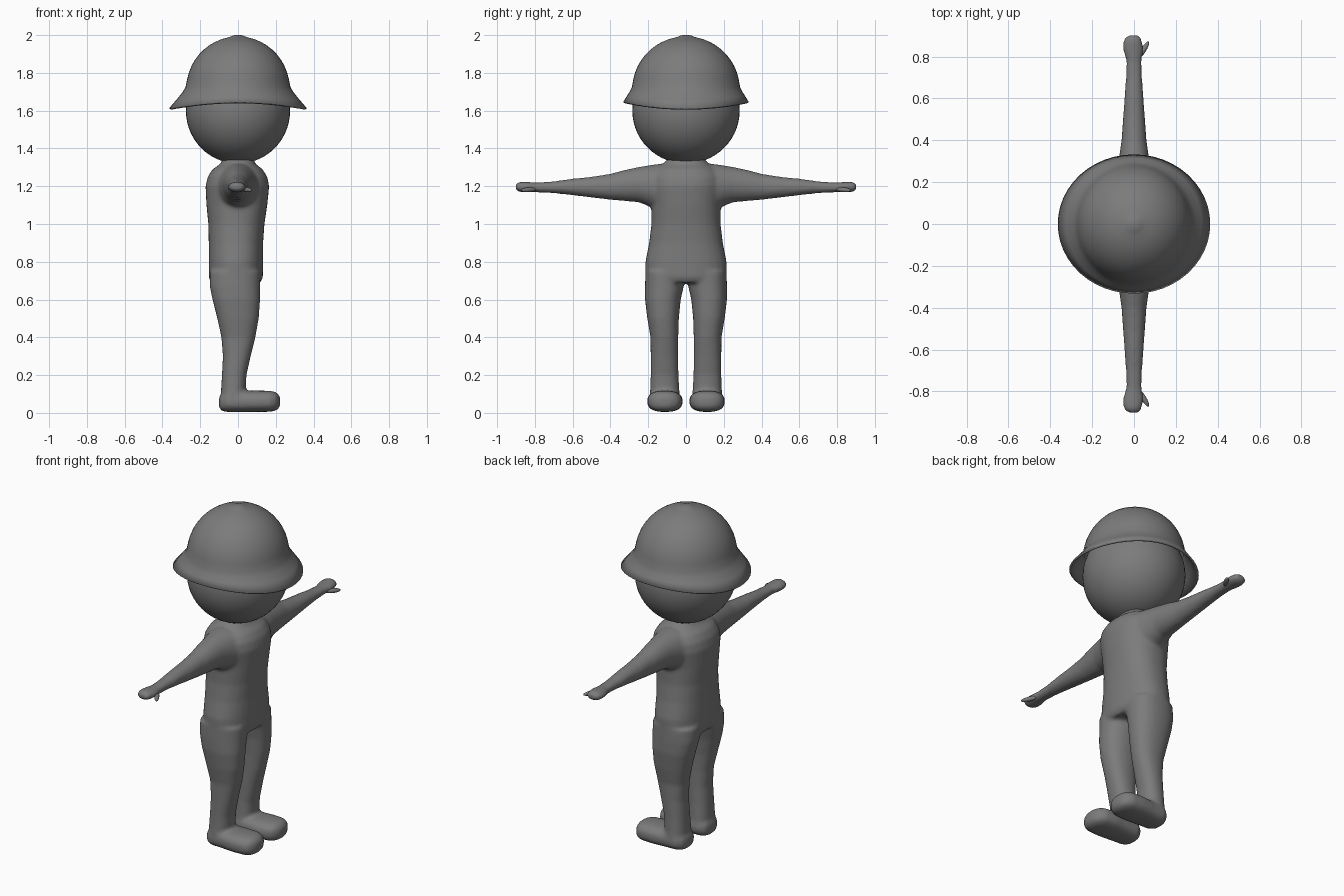
import bpy, bmesh
from math import cos, sin, pi, sqrt
from mathutils import Vector

cube = bpy.data.objects.get("Cube")
if cube:
    bpy.data.objects.remove(cube, do_unlink=True)

grey = bpy.data.materials.new("plain grey")
grey.use_nodes = True
colour = (0.2, 0.2, 0.2, 1)
grey.diffuse_color = colour
grey.node_tree.nodes["Principled BSDF"].inputs["Base Color"].default_value = colour


def make_object(name, bm):
    bmesh.ops.recalc_face_normals(bm, faces=bm.faces)
    for f in bm.faces:
        f.smooth = True
    mesh = bpy.data.meshes.new(name)
    bm.to_mesh(mesh)
    bm.free()
    mesh.materials.append(grey)
    obj = bpy.data.objects.new(name, mesh)
    bpy.context.collection.objects.link(obj)
    return obj


def loft(bm, axis, sections, power=2.3, flip=1, sides=32):
    """Closed skin over rounded sections (t, a0, a1, b0, b1) along an axis."""
    rings = []
    for t, a0, a1, b0, b1 in sections:
        ring = []
        for i in range(sides):
            c, s = cos(2 * pi * i / sides), sin(2 * pi * i / sides)
            k = (abs(c) ** power + abs(s) ** power) ** (-1 / power)
            a = (a0 + a1) / 2 + (a1 - a0) / 2 * c * k
            b = (b0 + b1) / 2 + (b1 - b0) / 2 * s * k
            x, y, z = {"x": (t, a, b), "y": (a, t, b), "z": (a, b, t)}[axis]
            ring.append(bm.verts.new((x, y * flip, z)))
        rings.append(ring)
    for r, q in zip(rings, rings[1:]):
        for i in range(sides):
            j = (i + 1) % sides
            bm.faces.new((r[i], r[j], q[j], q[i]))
    bm.faces.new(rings[0][::-1])
    bm.faces.new(rings[-1])


# Sections: torso and legs by height, arms by reach, feet by length
torso = [(z, x0, x1, -w, w) for z, x0, x1, w in (
    (.69, -.145, .12, .20), (.72, -.155, .132, .215), (.8, -.155, .133, .215),
    (.9, -.155, .133, .195), (1.0, -.157, .14, .183), (1.1, -.167, .155, .183),
    (1.2, -.172, .165, .195), (1.25, -.16, .155, .19), (1.29, -.135, .13, .165),
    (1.32, -.09, .09, .12), (1.35, -.08, .08, .09))]
leg = [(.06, -.09, .04, .03, .195), (.12, -.09, .04, .035, .19),
       (.2, -.085, .045, .04, .187), (.3, -.08, .067, .041, .187),
       (.4, -.088, .092, .041, .188), (.5, -.11, .11, .038, .205),
       (.6, -.135, .117, .028, .217), (.67, -.15, .118, .012, .217),
       (.75, -.15, .12, .0, .215)]
arm = [(.05, -.12, .12, 1.06, 1.32), (.15, -.11, .11, 1.07, 1.318),
       (.2, -.095, .095, 1.095, 1.31), (.25, -.082, .082, 1.115, 1.302),
       (.33, -.07, .07, 1.122, 1.285), (.4, -.06, .06, 1.128, 1.266),
       (.5, -.053, .053, 1.14, 1.25), (.6, -.046, .046, 1.152, 1.24),
       (.7, -.039, .039, 1.163, 1.226), (.78, -.037, .037, 1.167, 1.22),
       (.83, -.052, .044, 1.168, 1.222), (.87, -.052, .04, 1.168, 1.224),
       (.89, -.045, .034, 1.172, 1.22), (.902, -.025, .02, 1.182, 1.21)]
foot = [(-.1, .08, .14, .03, .08), (-.09, .05, .17, .012, .1),
        (-.06, .03, .193, .005, .115), (0, .025, .197, .005, .117),
        (.1, .017, .206, .005, .118), (.17, .022, .203, .006, .117),
        (.2, .04, .187, .012, .11), (.217, .065, .16, .025, .095),
        (.223, .09, .135, .04, .08)]

# Body, fused into one soft skin
bm = bmesh.new()
loft(bm, "z", torso)
for side in (1, -1):
    loft(bm, "z", leg, flip=side)
    loft(bm, "y", arm, power=2, flip=side)
    loft(bm, "x", foot, power=2.6, flip=side)
body = make_object("body", bm)
remesh = body.modifiers.new("fuse", "REMESH")
remesh.mode = "VOXEL"
remesh.voxel_size = 0.01
remesh.use_smooth_shade = True
smooth = body.modifiers.new("soften", "SMOOTH")
smooth.factor = 0.5
smooth.iterations = 8

# Thumbs
for side, label in ((1, "left"), (-1, "right")):
    bm = bmesh.new()
    bmesh.ops.create_uvsphere(bm, u_segments=16, v_segments=10, radius=1)
    a, b = Vector((.02, .79 * side, 1.185)), Vector((.07, .872 * side, 1.178))
    turn = (b - a).to_track_quat("Z", "Y")
    for v in bm.verts:
        shape = Vector((v.co.x * .013, v.co.y * .013, v.co.z * (b - a).length / 2))
        v.co = (a + b) / 2 + turn @ shape
    make_object(label + "_thumb", bm)

# Head
bm = bmesh.new()
bmesh.ops.create_uvsphere(bm, u_segments=48, v_segments=28, radius=.28)
for v in bm.verts:
    v.co = (v.co.x * .985, v.co.y * 1.015, v.co.z + 1.6)
make_object("head", bm)

# Helmet: crown button, dome, then a flared brim that dips to front and back
profile = [(0, 2.0), (.025, 1.999), (.04, 1.992)]
profile += [(.28 * sin(t), 1.713 + .28 * cos(t)) for t in [.2 + .13 * i for i in range(10)]]
profile += [(.283, 1.725), (.297, 1.7), (.32, 1.67), (.352, 1.63)]
bm = bmesh.new()
sides = 48
rings = []
for r, z in profile:
    flare = max(0, (r - .28) / .072)
    ring = []
    for i in range(sides):
        c, s = cos(2 * pi * i / sides), sin(2 * pi * i / sides)
        x = r * c * (.98 + .055 * flare)
        y = r * s * (1.015 - .07 * flare)
        ring.append(bm.verts.new((x, y, z + flare * (.015 - .032 * c * c))))
    rings.append(ring)
for r, q in zip(rings, rings[1:]):
    for i in range(sides):
        j = (i + 1) % sides
        bm.faces.new((r[i], r[j], q[j], q[i]))
bmesh.ops.remove_doubles(bm, verts=bm.verts, dist=1e-5)
helmet = make_object("helmet", bm)
wall = helmet.modifiers.new("wall", "SOLIDIFY")
wall.thickness = 0.012
wall.offset = -1
bpy.ops.object.select_all(action="DESELECT")
helmet.select_set(True)
bpy.context.view_layer.objects.active = helmet
bpy.ops.object.shade_smooth_by_angle(angle=.7)
